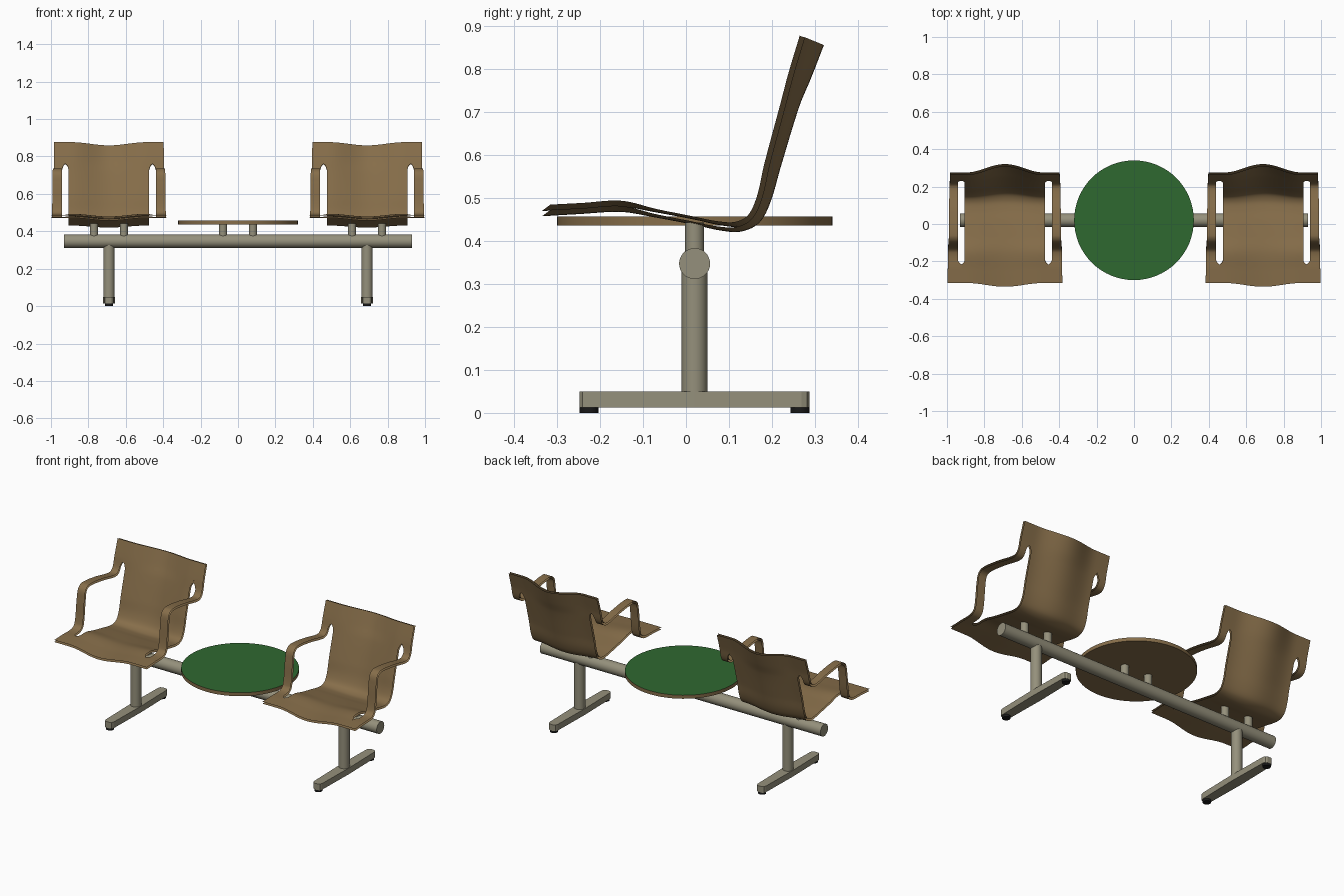
import bpy
import bmesh
import math
from mathutils import Vector

if "Cube" in bpy.data.objects:
    bpy.data.objects.remove(bpy.data.objects["Cube"], do_unlink=True)


def material(name, rgb):
    m = bpy.data.materials.new(name)
    m.use_nodes = True
    color = (*rgb, 1.0)
    m.diffuse_color = color
    m.node_tree.nodes["Principled BSDF"].inputs["Base Color"].default_value = color
    return m


WOOD = material("brown wood", (0.24, 0.155, 0.068))
GREEN = material("green laminate", (0.028, 0.14, 0.03))
METAL = material("grey metal", (0.30, 0.28, 0.20))
BLACK = material("black rubber", (0.01, 0.01, 0.01))

SEAT_X = 0.69   # sideways distance of each seat and leg
MID_Y = 0.02    # depth of the beam line
BEAM_Z = 0.347


def finish(bm, name, mat):
    mesh = bpy.data.meshes.new(name)
    bm.to_mesh(mesh)
    bm.free()
    mesh.materials.append(mat)
    obj = bpy.data.objects.new(name, mesh)
    bpy.context.collection.objects.link(obj)
    return obj


def cylinder(name, radius, depth, loc, mat, rot=(0, 0, 0), sides=32):
    bpy.ops.mesh.primitive_cylinder_add(vertices=sides, radius=radius, depth=depth,
                                        location=loc, rotation=rot)
    obj = bpy.context.object
    obj.name = name
    obj.data.materials.append(mat)
    bpy.ops.object.shade_smooth_by_angle(angle=math.radians(40))
    return obj


def post(name, radius, low, high, x, y, mat):
    return cylinder(name, radius, high - low, (x, y, (low + high) / 2), mat)


# Side profiles (y, z) of the shell: centre line, outer edge, and armrest strip
CENTRE = [(-0.335, 0.463), (-0.25, 0.468), (-0.15, 0.473), (-0.07, 0.46),
          (0.02, 0.443), (0.08, 0.43), (0.125, 0.427), (0.165, 0.445),
          (0.19, 0.49), (0.215, 0.575), (0.258, 0.715), (0.285, 0.78), (0.315, 0.857)]
EDGE = [(-0.315, 0.478), (-0.24, 0.482), (-0.15, 0.487), (-0.07, 0.468),
        (0.01, 0.452), (0.07, 0.44), (0.115, 0.438), (0.148, 0.455),
        (0.17, 0.50), (0.188, 0.578), (0.226, 0.72), (0.243, 0.785), (0.27, 0.875)]
ARM = EDGE[:3] + [(-0.122, 0.515), (-0.103, 0.66), (-0.092, 0.71), (-0.062, 0.729),
                  (0.06, 0.717), (0.17, 0.695), (0.205, 0.697)] + EDGE[10:]
STEPS = 8


def smooth_path(points):
    """Smooth curve through the points, with STEPS samples per span."""
    p = [Vector(q) for q in points]
    last = len(p) - 1
    tangent = []
    for i in range(len(p)):
        a, b = max(i - 1, 0), min(i + 1, last)
        length = sum((p[k + 1] - p[k]).length for k in range(a, b))
        tangent.append((p[b] - p[a]) / length)
    out = []
    for i in range(last):
        d = (p[i + 1] - p[i]).length
        for k in range(STEPS):
            t = k / STEPS
            h = t * t * (3 - 2 * t)
            out.append(p[i] * (1 - h) + p[i + 1] * h
                       + tangent[i] * d * t * (1 - t) ** 2
                       - tangent[i + 1] * d * t * t * (1 - t))
    return out + [p[last]]


def slot_half_width(t):
    """Half width of the slot between body and armrest, with rounded ends."""
    near = min(max((t - 1.25) / 0.25, 0), 1)
    far = min(max((10.625 - t) / 0.5, 0), 1)
    return 0.018 * math.sqrt(min(near, far))


def add_strip(bm, rows):
    grid = [[bm.verts.new(v) for v in row] for row in rows]
    for lo, hi in zip(grid, grid[1:]):
        for c in range(len(lo) - 1):
            bm.faces.new((lo[c], lo[c + 1], hi[c + 1], hi[c]))


def build_seat(name, x):
    centre, edge, arm = map(smooth_path, (CENTRE, EDGE, ARM))
    body, left, right = [], [], []
    slot_x, cols, arm_cols = 0.233, 20, 3
    for r in range(len(centre)):
        t = r / STEPS
        gap = slot_half_width(t)
        inner, start = slot_x - gap, slot_x + gap
        outer = 0.307 - 0.0012 * t
        row = []
        for c in range(cols + 1):
            u = inner * (2 * c / cols - 1)
            blend = (1 - math.cos(math.pi * min(abs(u) / 0.205, 1))) / 2
            q = centre[r].lerp(edge[r], blend)
            row.append((u, q.x, q.y))
        body.append(row)
        strip = [(start + (outer - start) * k / arm_cols, arm[r].x, arm[r].y)
                 for k in range(arm_cols + 1)]
        left.append(strip)
        right.append([(-a, b, c) for a, b, c in reversed(strip)])
    bm = bmesh.new()
    for rows in (body, left, right):
        add_strip(bm, rows)
    bmesh.ops.remove_doubles(bm, verts=bm.verts[:], dist=0.0002)
    for f in bm.faces:
        f.smooth = True
    obj = finish(bm, name, WOOD)
    obj.location.x = x
    # Thin bent sheet, open at its rim
    solid = obj.modifiers.new("thickness", 'SOLIDIFY')
    solid.thickness = 0.012
    solid.offset = 0
    solid.use_rim = False
    return obj


def build_foot(name, x):
    # Bar with slightly tapered, rounded ends
    quarter = [(0.032, 0.0), (0.027, 0.248), (0.022, 0.261), (0.012, 0.267)]
    half = quarter + [(-a, b) for a, b in reversed(quarter)]
    outline = half[:-1] + [(-a, -b) for a, b in half[:-1]]
    bm = bmesh.new()
    base = bm.faces.new([bm.verts.new((a, b, 0.013)) for a, b in outline])
    top = bmesh.ops.extrude_face_region(bm, geom=[base])["geom"]
    bmesh.ops.translate(bm, vec=(0, 0, 0.037),
                        verts=[g for g in top if isinstance(g, bmesh.types.BMVert)])
    bmesh.ops.recalc_face_normals(bm, faces=bm.faces[:])
    obj = finish(bm, name, METAL)
    obj.location = (x, MID_Y, 0)
    return obj


# Seats, legs, feet and rubber pads on both sides
for side, sign in (("left", 1), ("right", -1)):
    x = sign * SEAT_X
    build_seat(side + "_seat_shell", x)
    post(side + "_leg", 0.03, 0.045, BEAM_Z, x, MID_Y, METAL)
    build_foot(side + "_foot", x)
    for end, dy in (("front", -0.245), ("back", 0.245)):
        post(side + "_" + end + "_pad", 0.022, 0, 0.014, x, MID_Y + dy, BLACK)

# Main beam
cylinder("beam", 0.036, 1.86, (0, MID_Y, BEAM_Z), METAL, rot=(0, math.pi / 2, 0))

# Short supports below the seats and the table
for name, x, top in (("left_seat", SEAT_X, 0.442), ("right_seat", -SEAT_X, 0.442),
                     ("table", 0, 0.437)):
    for k, dx in enumerate((-0.08, 0.08)):
        post(f"{name}_support_{k + 1}", 0.022, BEAM_Z, top, x + dx, MID_Y, METAL)

# Round table with a coloured upper face
table = cylinder("table_top", 0.32, 0.021, (0, MID_Y, 0.446), WOOD, sides=64)
table.data.materials.append(GREEN)
for poly in table.data.polygons:
    if poly.normal.z > 0.9:
        poly.material_index = 1
